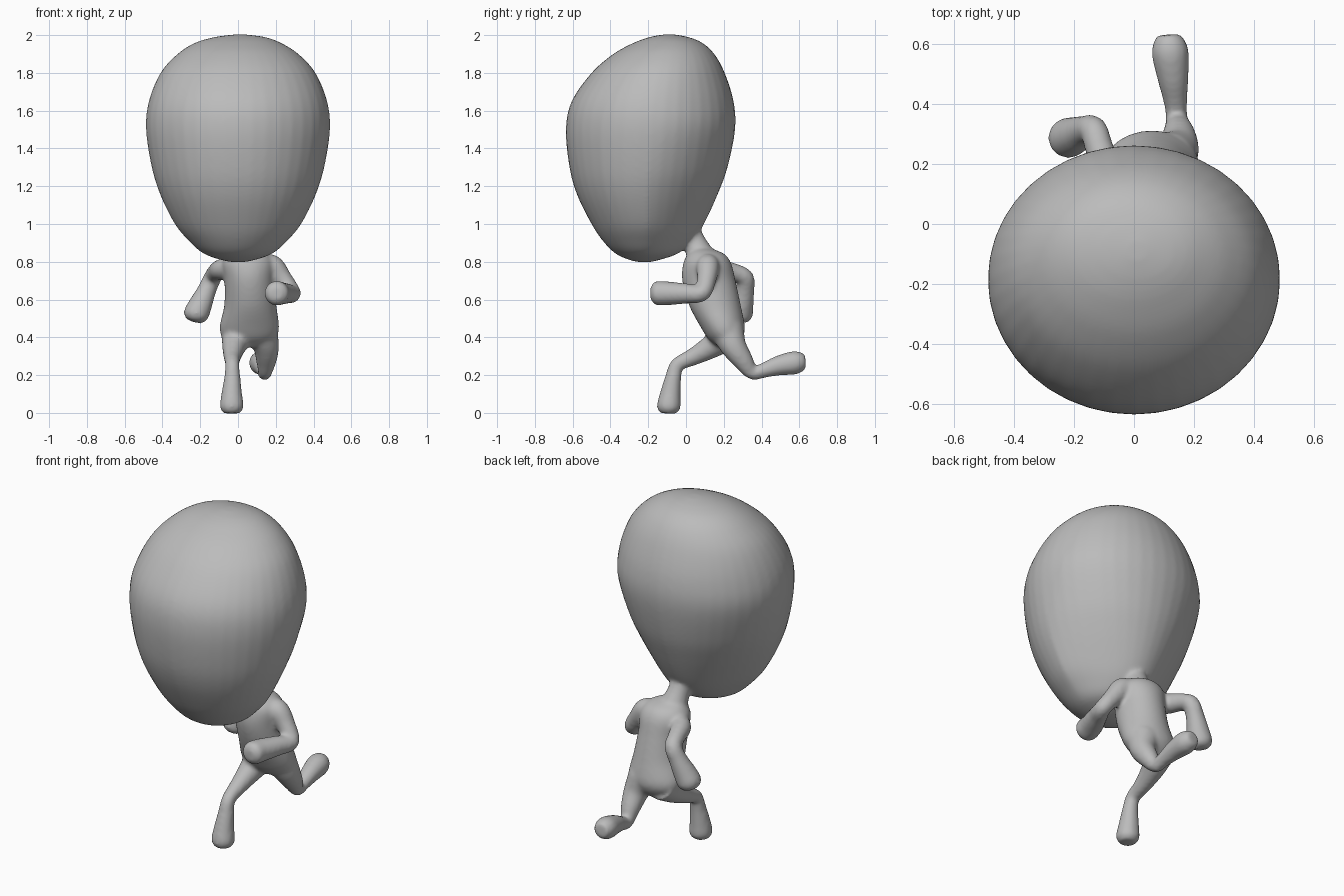
import bpy, bmesh
from math import sin, cos, pi
from mathutils import Vector

if "Cube" in bpy.data.objects:
    bpy.data.objects.remove(bpy.data.objects["Cube"])

SIDES = 40


def resample(rows, steps=6):
    """Smooth curve through rows of numbers."""
    rows = [Vector(r) for r in rows]
    out = []
    for i in range(len(rows) - 1):
        b, c = rows[i], rows[i + 1]
        a, d = rows[max(i - 1, 0)], rows[min(i + 2, len(rows) - 1)]
        for k in range(steps):
            t = k / steps
            out.append(0.5 * (2 * b + (c - a) * t + (2 * a - 5 * b + 4 * c - d) * t**2
                              + (3 * b - a - 3 * c + d) * t**3))
    return out + [rows[-1]]


def loft(bm, rings):
    """Closed skin over a stack of rings."""
    loops = [[bm.verts.new(p) for p in ring] for ring in rings]
    for lo, hi in zip(loops, loops[1:]):
        for i in range(SIDES):
            j = (i + 1) % SIDES
            bm.faces.new((lo[i], lo[j], hi[j], hi[i]))
    bm.faces.new(loops[0][::-1])
    bm.faces.new(loops[-1])


def stack(bm, rows):
    """Level ellipses: z, centre x, back-front limits, half width, back pinch."""
    rings = []
    for z, cx, y0, y1, rx, pinch in resample(rows):
        ring = []
        for i in range(SIDES):
            a = 2 * pi * i / SIDES
            w = rx * (1 - pinch * max(0, sin(a)))
            ring.append((cx + w * cos(a), (y0 + y1) / 2 + (y1 - y0) / 2 * sin(a), z))
        rings.append(ring)
    loft(bm, rings)


def tube(bm, rows):
    """Round limb through points x, y, z, radius."""
    first, mid, last = (Vector(rows[i][:3]) for i in (0, len(rows) // 2, -1))
    normal = (mid - first).cross(last - mid).normalized()
    pts = resample(rows)
    rings = []
    for i, p in enumerate(pts):
        t = (pts[min(i + 1, len(pts) - 1)] - pts[max(i - 1, 0)]).to_3d().normalized()
        v = t.cross(normal).normalized()
        u = v.cross(t)
        rings.append([p.to_3d() + max(p[3], 0.005) * (u * cos(2 * pi * k / SIDES) + v * sin(2 * pi * k / SIDES))
                      for k in range(SIDES)])
    loft(bm, rings)


bm = bmesh.new()

# large egg-shaped head, narrowing towards the nape
stack(bm, [(.797, 0, -.24, -.20, .02, 0), (.81, 0, -.30, -.14, .09, 0),
           (.845, 0, -.375, -.04, .185, .1), (.91, 0, -.44, .035, .26, .25),
           (1.0, 0, -.50, .095, .335, .3), (1.15, 0, -.575, .165, .41, .2),
           (1.3, 0, -.617, .22, .457, .1), (1.5, 0, -.636, .26, .487, 0),
           (1.65, 0, -.605, .252, .472, 0), (1.8, 0, -.50, .205, .41, 0),
           (1.9, 0, -.385, .15, .32, 0), (1.96, 0, -.275, .085, .225, 0),
           (1.99, .01, -.19, .01, .13, 0), (2.003, .01, -.12, -.06, .03, 0)])

# leaning torso
stack(bm, [(.35, .06, .17, .26, .07, 0), (.39, .06, .12, .295, .135, 0),
           (.45, .06, .08, .312, .158, 0), (.57, .065, .016, .29, .138, 0),
           (.70, .06, -.02, .262, .132, 0), (.79, .055, -.015, .24, .14, 0),
           (.84, .05, .01, .205, .11, 0), (.868, .04, .04, .14, .06, 0)])

# neck
tube(bm, [(.03, .11, .77, .085), (.02, .065, .86, .068), (.01, .03, .93, .062), (.0, -.04, 1.02, .10)])

# left arm, bent forward
tube(bm, [(.12, .12, .78, .055), (.18, .115, .775, .062), (.235, .11, .71, .052), (.288, .085, .635, .045),
          (.255, .0, .632, .054), (.215, -.10, .633, .063), (.203, -.16, .634, .063), (.20, -.187, .634, .035)])

# right arm, swung back
tube(bm, [(-.03, .12, .77, .055), (-.085, .17, .76, .056), (-.115, .25, .745, .048), (-.135, .312, .715, .047),
          (-.165, .312, .65, .05), (-.20, .295, .57, .063), (-.225, .285, .515, .066), (-.235, .28, .485, .04)])

# right leg, planted in front
tube(bm, [(.0, .22, .42, .09), (-.02, .14, .355, .065), (-.03, .04, .298, .047), (-.03, -.045, .255, .038),
          (-.03, -.067, .19, .043), (-.033, -.083, .10, .055), (-.033, -.092, .03, .063), (-.033, -.094, -.003, .042)])

# left leg, kicked back
tube(bm, [(.12, .22, .43, .09), (.148, .25, .355, .07), (.15, .30, .28, .055), (.142, .352, .212, .037),
          (.138, .41, .225, .04), (.13, .49, .25, .053), (.12, .58, .266, .062), (.115, .632, .27, .04)])

bmesh.ops.recalc_face_normals(bm, faces=bm.faces)
mesh = bpy.data.meshes.new("body")
bm.to_mesh(mesh)
bm.free()
body = bpy.data.objects.new("body", mesh)
bpy.context.collection.objects.link(body)

# plain grey skin
grey = bpy.data.materials.new("plain_grey")
grey.use_nodes = True
grey.diffuse_color = (.5, .5, .5, 1)
grey.node_tree.nodes["Principled BSDF"].inputs["Base Color"].default_value = (.5, .5, .5, 1)
mesh.materials.append(grey)

# fuse the parts into one soft surface
fuse = body.modifiers.new("fuse", "REMESH")
fuse.mode = "VOXEL"
fuse.voxel_size = 0.011
fuse.use_smooth_shade = True
soften = body.modifiers.new("soften", "SMOOTH")
soften.factor = 0.5
soften.iterations = 10
